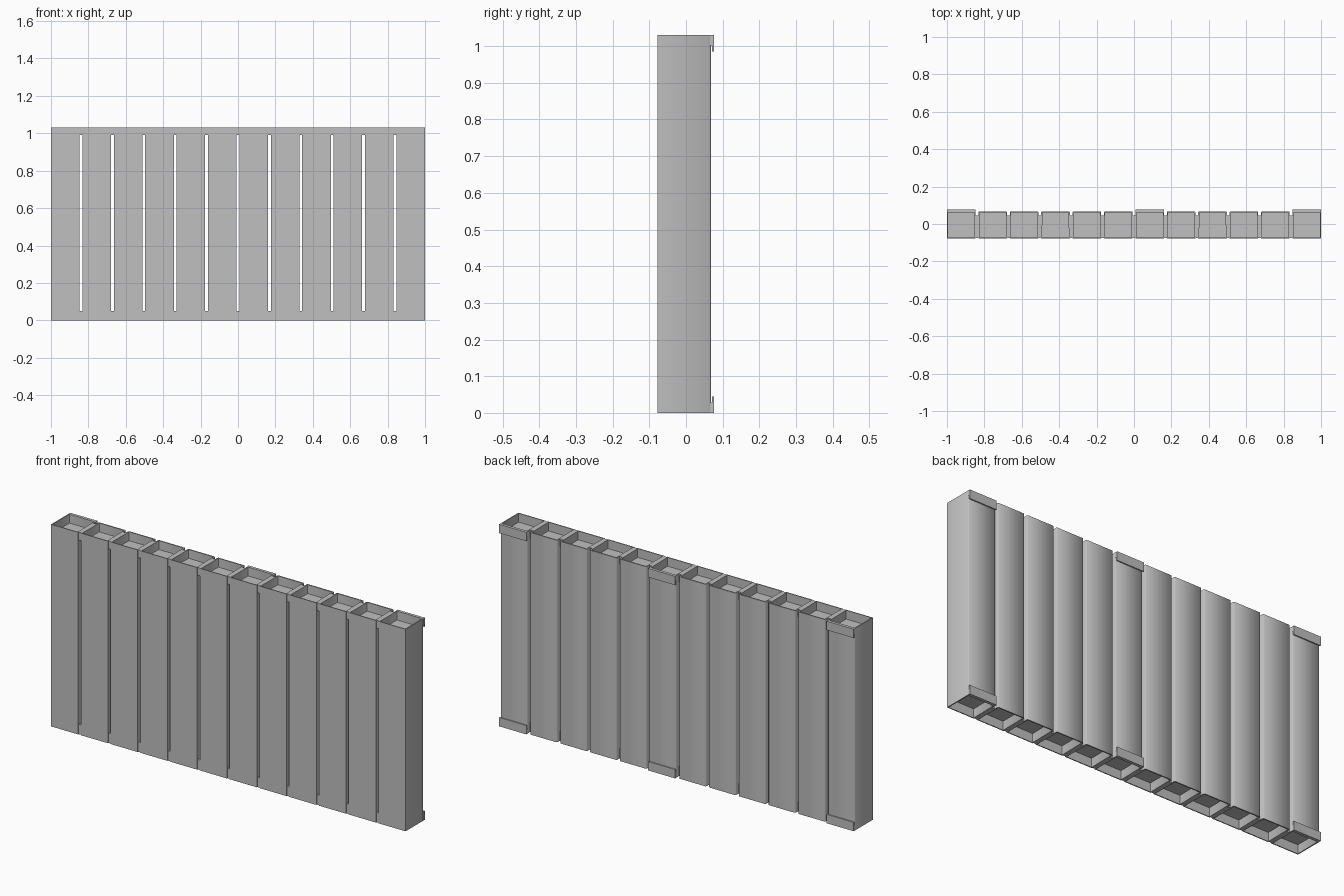
import bpy, bmesh, math

old = bpy.data.objects.get("Cube")
if old:
    bpy.data.objects.remove(old, do_unlink=True)

COUNT, GAP, HEIGHT = 12, 0.015, 1.03
WIDTH = (2 - (COUNT - 1) * GAP) / COUNT
PITCH = WIDTH + GAP
FRONT, BACK, LIP = -0.078, 0.068, 0.077
WALL, RECESS = 0.007, 0.045

grey = bpy.data.materials.new("radiator grey")
grey.use_nodes = True
colour = (0.53, 0.53, 0.53, 1)
grey.diffuse_color = colour
grey.node_tree.nodes["Principled BSDF"].inputs["Base Color"].default_value = colour


def finish(name, bm):
    bmesh.ops.recalc_face_normals(bm, faces=bm.faces)
    mesh = bpy.data.meshes.new(name)
    bm.to_mesh(mesh)
    bm.free()
    mesh.materials.append(grey)
    obj = bpy.data.objects.new(name, mesh)
    bpy.context.collection.objects.link(obj)
    return obj


def prism(name, points, axis, lo, hi):
    """Extrude a closed profile along x or z."""
    bm = bmesh.new()
    place = (lambda p: (lo, *p)) if axis == "x" else (lambda p: (*p, lo))
    face = bm.faces.new([bm.verts.new(place(p)) for p in points])
    new = bmesh.ops.extrude_face_region(bm, geom=[face])["geom"]
    move = (hi - lo, 0, 0) if axis == "x" else (0, 0, hi - lo)
    bmesh.ops.translate(bm, vec=move, verts=[v for v in new if isinstance(v, bmesh.types.BMVert)])
    return finish(name, bm)


def column(name, x0):
    """Tube with softened back edges and a shallow open pocket at each end."""
    x1, c = x0 + WIDTH, 0.004
    profile = [(x0, FRONT), (x1, FRONT), (x1, BACK - c), (x1 - c, BACK),
               (x0 + c, BACK), (x0, BACK - c)]
    obj = prism(name, profile, "z", 0, HEIGHT)
    bm = bmesh.new()
    bm.from_mesh(obj.data)
    bm.normal_update()
    ends = [f for f in bm.faces if abs(f.normal.z) > 0.9]
    bmesh.ops.inset_individual(bm, faces=ends, thickness=WALL)
    for f in ends:
        new = bmesh.ops.extrude_face_region(bm, geom=[f])["geom"]
        depth = -RECESS if f.calc_center_median().z > HEIGHT / 2 else RECESS
        bmesh.ops.translate(bm, vec=(0, 0, depth),
                            verts=[v for v in new if isinstance(v, bmesh.types.BMVert)])
    bmesh.ops.delete(bm, geom=[f for f in ends if f.is_valid], context="FACES_ONLY")
    bmesh.ops.recalc_face_normals(bm, faces=bm.faces)
    bm.to_mesh(obj.data)
    bm.free()
    bpy.ops.object.select_all(action="DESELECT")
    obj.select_set(True)
    bpy.context.view_layer.objects.active = obj
    bpy.ops.object.shade_smooth_by_angle(angle=math.radians(50))


# Columns and the bridges joining neighbours at top and bottom
for i in range(COUNT):
    x = -1 + i * PITCH
    column(f"column_{i + 1}", x)
    if i < COUNT - 1:
        for end, z0, z1 in (("bottom", 0, 0.05), ("top", 0.99, HEIGHT)):
            bridge = [(x + WIDTH, FRONT + 0.004), (x + PITCH, FRONT + 0.004),
                      (x + PITCH, 0.045), (x + WIDTH, 0.045)]
            prism(f"{end}_bridge_{i + 1}", bridge, "z", z0, z1)

# Hooked mounting lips on the back of three columns
hook = [(BACK - 0.002, 0), (LIP, 0), (LIP, 0.045), (BACK + 0.003, 0.045),
        (BACK + 0.003, 0.028), (BACK - 0.002, 0.028)]
for side, i in (("right", 0), ("middle", COUNT // 2), ("left", COUNT - 1)):
    x = -1 + i * PITCH
    prism(f"{side}_bottom_hook", hook, "x", x, x + WIDTH)
    prism(f"{side}_top_hook", [(y, HEIGHT - z) for y, z in hook], "x", x, x + WIDTH)
